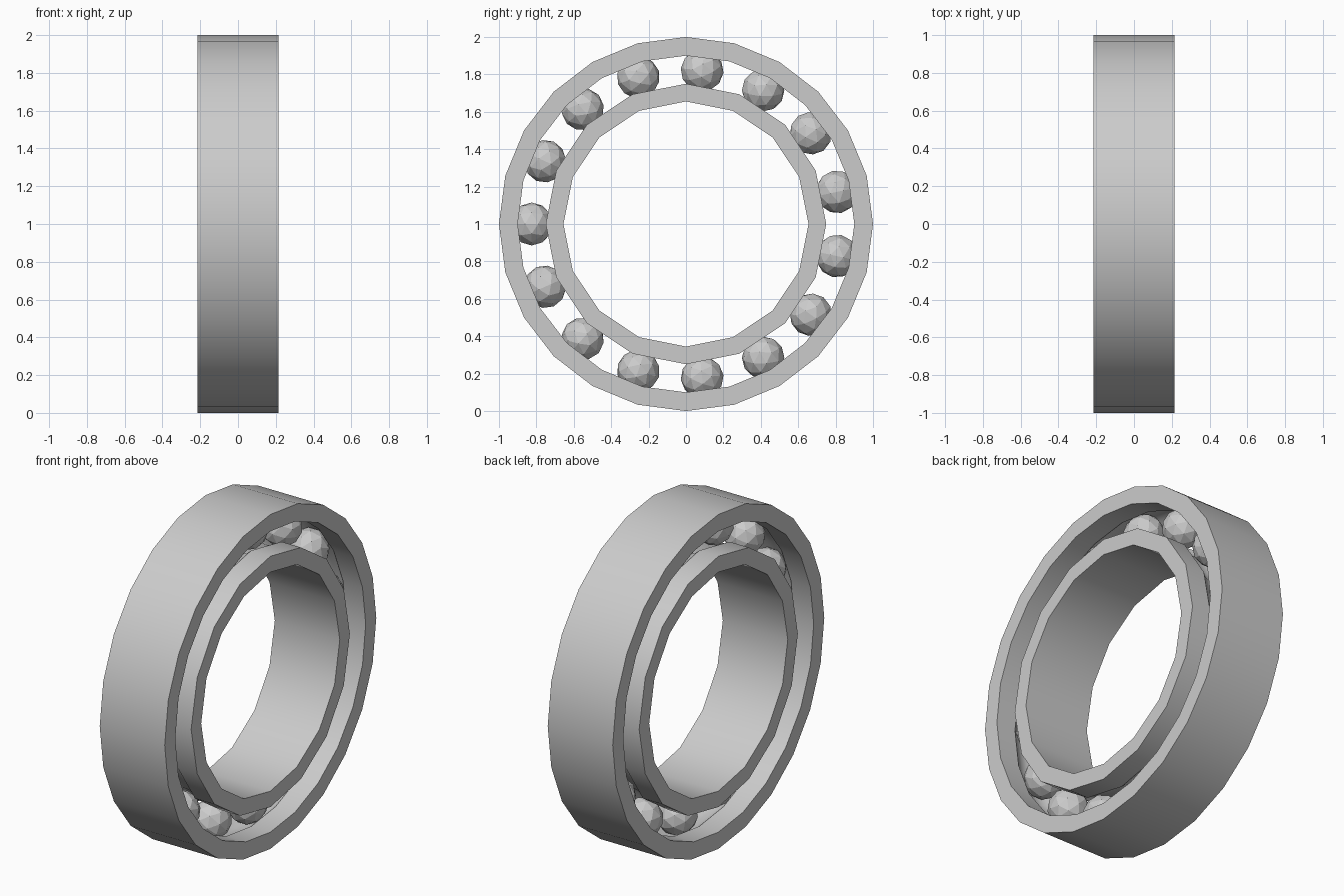
import bpy, bmesh
from math import sin, cos, pi, acos
from mathutils import Matrix

cube = bpy.data.objects.get("Cube")
if cube:
    bpy.data.objects.remove(cube, do_unlink=True)

HALF_WIDTH = 0.215
PITCH, BALL_R, BALLS = 0.825, 0.115, 15

steel = bpy.data.materials.new("steel grey")
steel.use_nodes = True
colour = (0.6, 0.6, 0.6, 1)
steel.diffuse_color = colour
steel.node_tree.nodes["Principled BSDF"].inputs["Base Color"].default_value = colour


def add_object(name, bm):
    mesh = bpy.data.meshes.new(name)
    bm.to_mesh(mesh)
    bm.free()
    mesh.materials.append(steel)
    obj = bpy.data.objects.new(name, mesh)
    bpy.context.collection.objects.link(obj)
    return obj


def make_ring(name, plain_r, race_r, sides):
    """Lathe a ring around x, with a rounded ball groove in its race side."""
    side = 1 if race_r > PITCH else -1
    reach = acos(abs(race_r - PITCH) / BALL_R)
    groove = []
    for i in range(7):
        a = reach * (i / 3 - 1)
        groove.append((BALL_R * sin(a), PITCH + side * BALL_R * cos(a)))
    profile = [(HALF_WIDTH, plain_r), (-HALF_WIDTH, plain_r),
               (-HALF_WIDTH, race_r), *groove, (HALF_WIDTH, race_r)]
    bm = bmesh.new()
    loops = []
    for s in range(sides):
        t = 2 * pi * s / sides
        loops.append([bm.verts.new((x, r * cos(t), r * sin(t) + 1)) for x, r in profile])
    n = len(profile)
    for s in range(sides):
        a, b = loops[s], loops[(s + 1) % sides]
        for i in range(n):
            j = (i + 1) % n
            bm.faces.new((a[i], a[j], b[j], b[i]))
    bmesh.ops.recalc_face_normals(bm, faces=bm.faces)
    obj = add_object(name, bm)
    bpy.ops.object.select_all(action='DESELECT')
    obj.select_set(True)
    bpy.context.view_layer.objects.active = obj
    bpy.ops.object.shade_smooth_by_angle(angle=pi / 6)


make_ring("outer_ring", 1.0, 0.9, 24)
make_ring("inner_ring", 0.655, 0.75, 16)

# Faceted balls spaced evenly between the rings
for k in range(BALLS):
    bm = bmesh.new()
    place = (Matrix.Translation((0, 0, 1))
             @ Matrix.Rotation(pi + 2 * pi * k / BALLS, 4, 'X')
             @ Matrix.Translation((0, PITCH, 0)))
    bmesh.ops.create_icosphere(bm, subdivisions=2, radius=BALL_R, matrix=place)
    add_object(f"ball_{k + 1}", bm)
